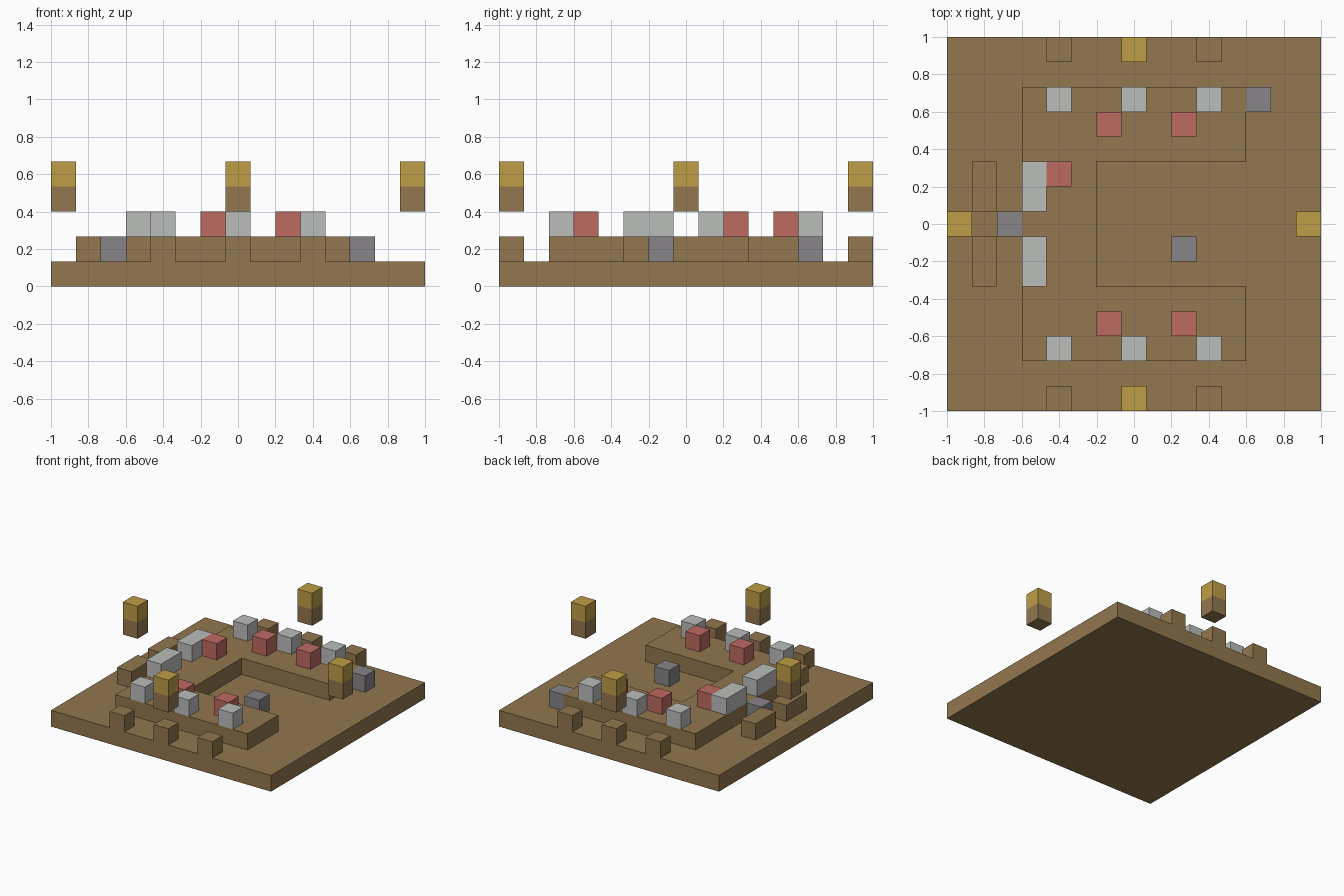
import bpy
import bmesh

U = 2 / 15          # one block
HALF = 7.5          # half the grid, in blocks

cube = bpy.data.objects.get("Cube")
if cube:
    bpy.data.objects.remove(cube, do_unlink=True)


def linear(c):
    c /= 255
    return c / 12.92 if c <= 0.04045 else ((c + 0.055) / 1.055) ** 2.4


def material(name, *rgb):
    color = [linear(c) for c in rgb] + [1]
    mat = bpy.data.materials.new(name)
    mat.use_nodes = True
    mat.diffuse_color = color
    mat.node_tree.nodes["Principled BSDF"].inputs["Base Color"].default_value = color
    return mat


earth = material("earth brown", 146, 119, 78)
gold = material("gold", 190, 157, 70)
stone = material("light stone", 187, 189, 187)
rock = material("dark rock", 135, 133, 135)
red = material("dull red", 190, 107, 97)


def prism(name, mat, outline, level, height=1):
    """Extrude an outline, given in grid blocks, upward from a level."""
    bm = bmesh.new()
    verts = [bm.verts.new(((x - HALF) * U, (y - HALF) * U, level * U)) for x, y in outline]
    face = bm.faces.new(verts)
    top = bmesh.ops.extrude_face_region(bm, geom=[face])["geom"]
    bmesh.ops.translate(bm, vec=(0, 0, height * U),
                        verts=[v for v in top if isinstance(v, bmesh.types.BMVert)])
    bmesh.ops.recalc_face_normals(bm, faces=bm.faces)
    mesh = bpy.data.meshes.new(name)
    bm.to_mesh(mesh)
    bm.free()
    mesh.materials.append(mat)
    obj = bpy.data.objects.new(name, mesh)
    bpy.context.collection.objects.link(obj)
    return obj


def block(name, mat, x, y, level, w=1, d=1):
    return prism(name, mat, [(x, y), (x + w, y), (x + w, y + d), (x, y + d)], level)


# Ground slab and U-shaped platform opening toward +x
block("ground_slab", earth, 0, 0, 0, 15, 15)
prism("raised_platform", earth,
      [(3, 2), (12, 2), (12, 5), (6, 5), (6, 10), (12, 10), (12, 13), (3, 13)], 1)

# Merlons on the front and back edges, stones and red blocks on both platform arms
for side, edge, stone_y, red_y in (("front", 0, 2, 3), ("back", 14, 12, 11)):
    for x in (4, 7, 10):
        block(f"{side}_merlon", earth, x, edge, 1)
        block(f"{side}_stone", stone, x, stone_y, 2)
    for x in (6, 9):
        block(f"{side}_red_block", red, x, red_y, 2)
block("inner_red_block", red, 4, 9, 2)

# Low walls and long stones on the closed side
for y in (5, 8):
    block("side_wall", earth, 1, y, 1, 1, 2)
    block("long_stone", stone, 3, y, 2, 1, 2)

# Loose rocks on the ground
for x, y in ((2, 7), (9, 6), (12, 12)):
    block("loose_rock", rock, x, y, 1)

# Floating posts with gold caps at the middle of each edge
for x, y in ((7, 0), (7, 14), (0, 7), (14, 7)):
    block("torch_post", earth, x, y, 3)
    block("torch_cap", gold, x, y, 4)
